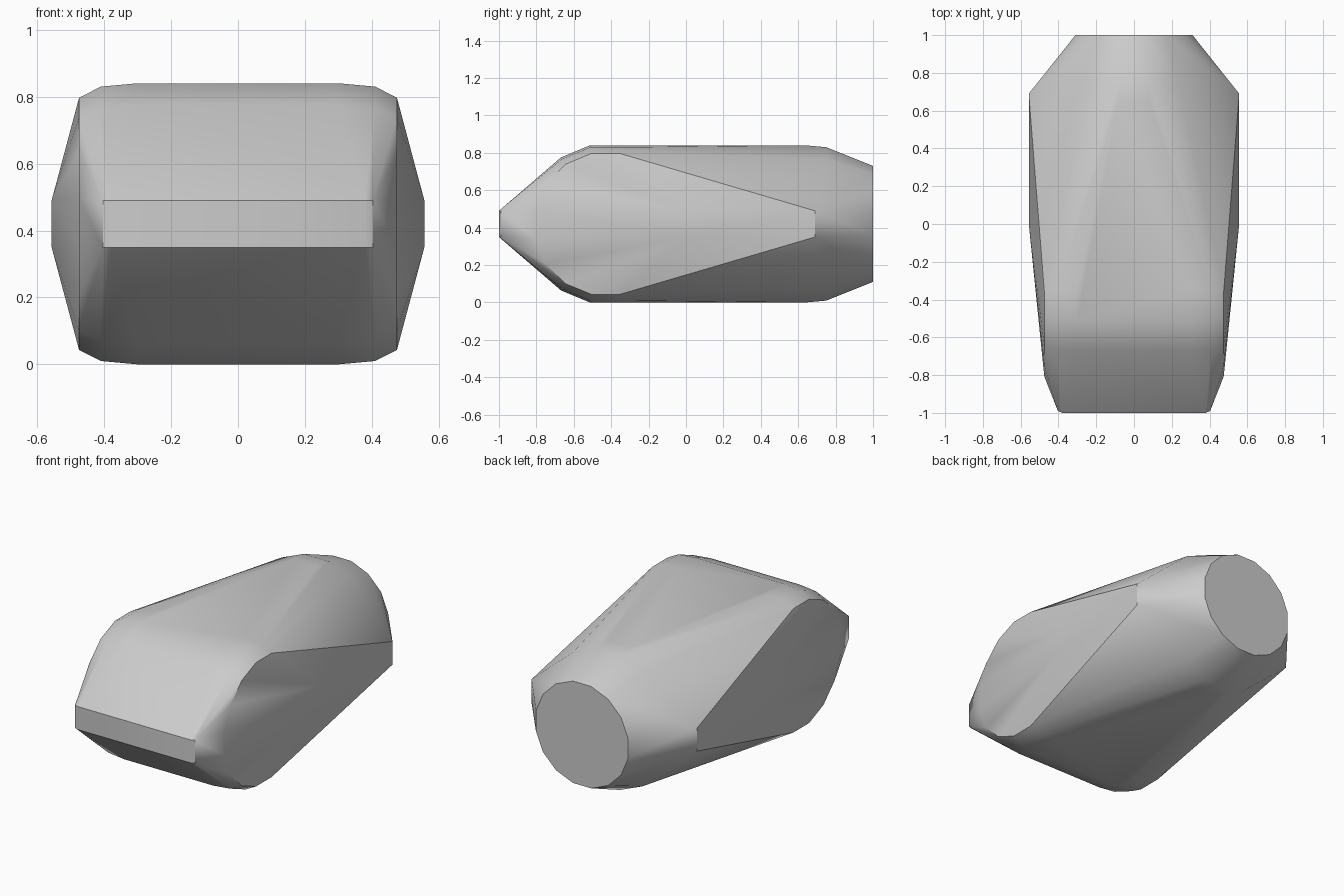
import bpy, bmesh
from math import sin, cos, pi, radians

cube = bpy.data.objects.get("Cube")
if cube:
    bpy.data.objects.remove(cube)

MID = 0.42      # height of the long axis
SIDES = 16


def ring(apothem):
    """Polygon with flat sides facing the axes."""
    r = apothem / cos(pi / SIDES)
    angles = [(i + 0.5) * 2 * pi / SIDES for i in range(SIDES)]
    return [(r * cos(a), r * sin(a)) for a in angles]


points = []

# Rounded drum across the front
for x, r in [(0.30, 0.42), (0.41, 0.41), (0.475, 0.377)]:
    for s in (-1, 1):
        points += [(s * x, u - 0.43, v + MID) for u, v in ring(r)]

# Tapered round tail
for y, r in [(0.64, 0.42), (0.75, 0.41), (1.0, 0.31)]:
    points += [(u, y, v + MID) for u, v in ring(r)]

# Blunt nose edge and flat side edges
for x, y in [(0.38, -1.0), (0.403, -0.99), (0.557, 0.0), (0.557, 0.69)]:
    for s in (-1, 1):
        points += [(s * x, y, MID + h) for h in (-0.07, 0.07)]

# Skin stretched around all sections
bm = bmesh.new()
for p in points:
    bm.verts.new(p)
bmesh.ops.convex_hull(bm, input=bm.verts)
bmesh.ops.delete(bm, geom=[v for v in bm.verts if not v.link_faces], context='VERTS')
bmesh.ops.dissolve_limit(bm, angle_limit=radians(0.5), verts=bm.verts, edges=bm.edges)
bmesh.ops.recalc_face_normals(bm, faces=bm.faces)
mesh = bpy.data.meshes.new("body_shell")
bm.to_mesh(mesh)
bm.free()

body = bpy.data.objects.new("body_shell", mesh)
bpy.context.collection.objects.link(body)

# Plain light grey
grey = bpy.data.materials.new("light_grey")
grey.use_nodes = True
colour = (0.6, 0.6, 0.6, 1)
grey.diffuse_color = colour
grey.node_tree.nodes["Principled BSDF"].inputs["Base Color"].default_value = colour
mesh.materials.append(grey)

bpy.context.view_layer.objects.active = body
body.select_set(True)
bpy.ops.object.shade_smooth_by_angle(angle=radians(30))
